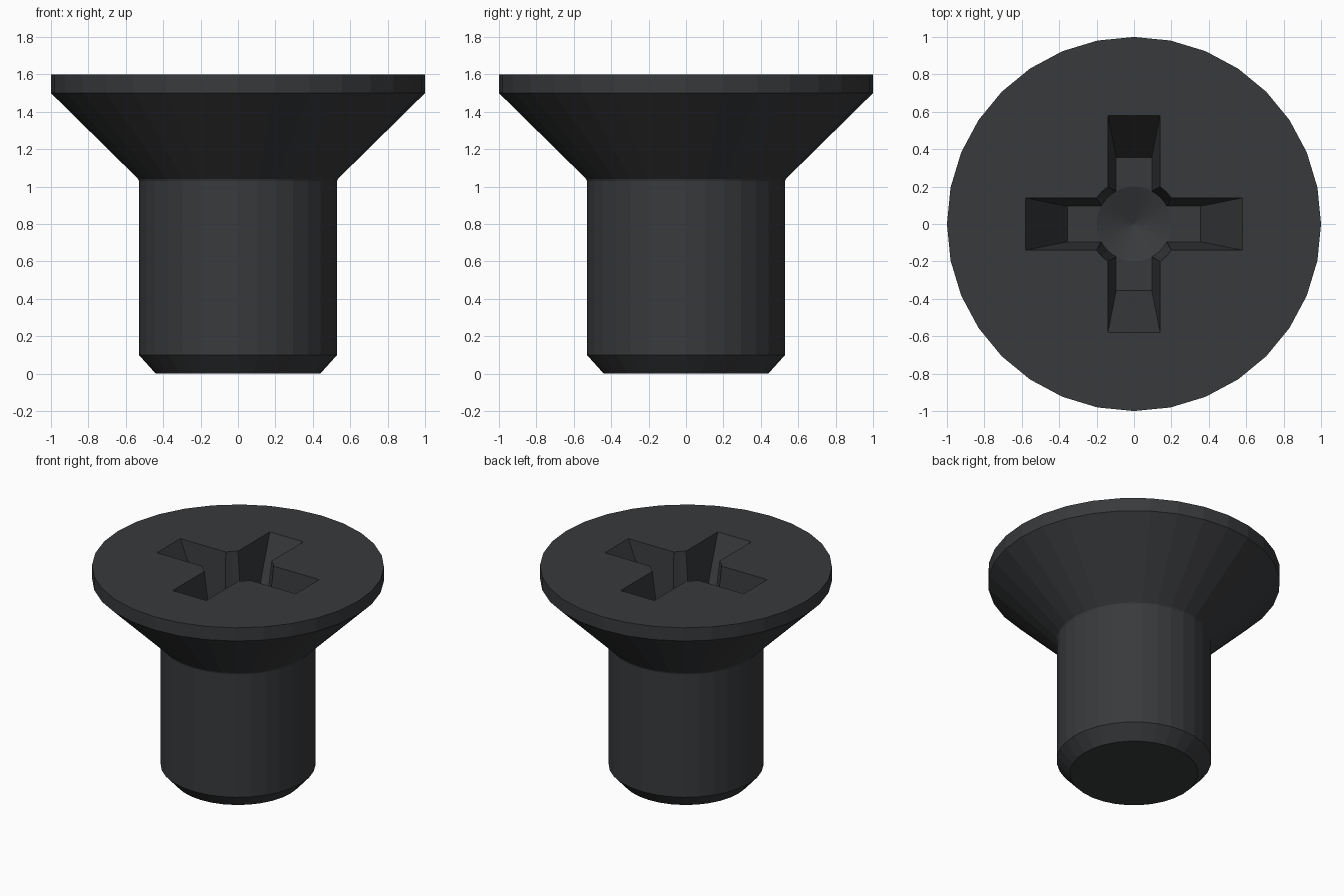
import bpy, bmesh, math

if "Cube" in bpy.data.objects:
    bpy.data.objects.remove(bpy.data.objects["Cube"])

SIDES = 32
TOP, DEPTH = 1.6, 0.45


def finish(name, bm):
    bmesh.ops.remove_doubles(bm, verts=bm.verts, dist=1e-5)
    bmesh.ops.recalc_face_normals(bm, faces=bm.faces)
    mesh = bpy.data.meshes.new(name)
    bm.to_mesh(mesh)
    bm.free()
    obj = bpy.data.objects.new(name, mesh)
    bpy.context.collection.objects.link(obj)
    return obj


def revolve(name, profile):
    """Closed solid turned from (radius, z) points; flat ends are capped."""
    bm = bmesh.new()
    rings = []
    for r, z in profile:
        if r == 0:
            rings.append([bm.verts.new((0, 0, z))] * SIDES)
        else:
            angles = [2 * math.pi * i / SIDES for i in range(SIDES)]
            rings.append([bm.verts.new((r * math.cos(a), r * math.sin(a), z)) for a in angles])
    for low, high in zip(rings, rings[1:]):
        for i in range(SIDES):
            j = (i + 1) % SIDES
            quad = [low[i], low[j], high[j], high[i]]
            bm.faces.new(list(dict.fromkeys(quad)))
    for ring, (r, z) in ((rings[0], profile[0]), (rings[-1], profile[-1])):
        if r > 0:
            bm.faces.new(ring)
    return finish(name, bm)


def tapered_slot(name, angle):
    """Slot cutter, narrower at its floor, with walls carried on above the head."""
    bm = bmesh.new()
    over = 0.1
    k = 1 + over / DEPTH
    bmesh.ops.create_cube(bm, size=2)
    for v in bm.verts:
        up = v.co.z > 0
        v.co.x *= 0.355 + 0.225 * k if up else 0.355
        v.co.y *= 0.095 + 0.045 * k if up else 0.095
        v.co.z = TOP + over if up else TOP - DEPTH
        c, s = round(math.cos(angle)), round(math.sin(angle))
        v.co.x, v.co.y = c * v.co.x - s * v.co.y, s * v.co.x + c * v.co.y
    return finish(name, bm)


# Screw body: chamfered tip, shank, small neck fillet, countersunk head
screw = revolve("countersunk_screw", [
    (0.44, 0), (0.53, 0.1), (0.53, 1.03), (0.534, 1.041), (0.545, 1.052),
    (1, 1.5), (1, TOP)])

# Cross recess: two tapered slots and a central drilled well
cutters = [
    tapered_slot("recess_slot_x", 0),
    tapered_slot("recess_slot_y", math.pi / 2),
    revolve("recess_well", [(0, TOP - DEPTH - 0.08), (0.2, TOP - DEPTH), (0.254, TOP + 0.1)]),
]
for cutter in cutters:
    cutter.hide_render = True
    cutter.hide_set(True)
    mod = screw.modifiers.new(cutter.name, 'BOOLEAN')
    mod.operation = 'DIFFERENCE'
    mod.solver = 'EXACT'
    mod.object = cutter

# Dark steel
steel = bpy.data.materials.new("dark_steel")
steel.diffuse_color = (0.04, 0.042, 0.045, 1)
steel.use_nodes = True
steel.node_tree.nodes["Principled BSDF"].inputs["Base Color"].default_value = steel.diffuse_color
screw.data.materials.append(steel)
